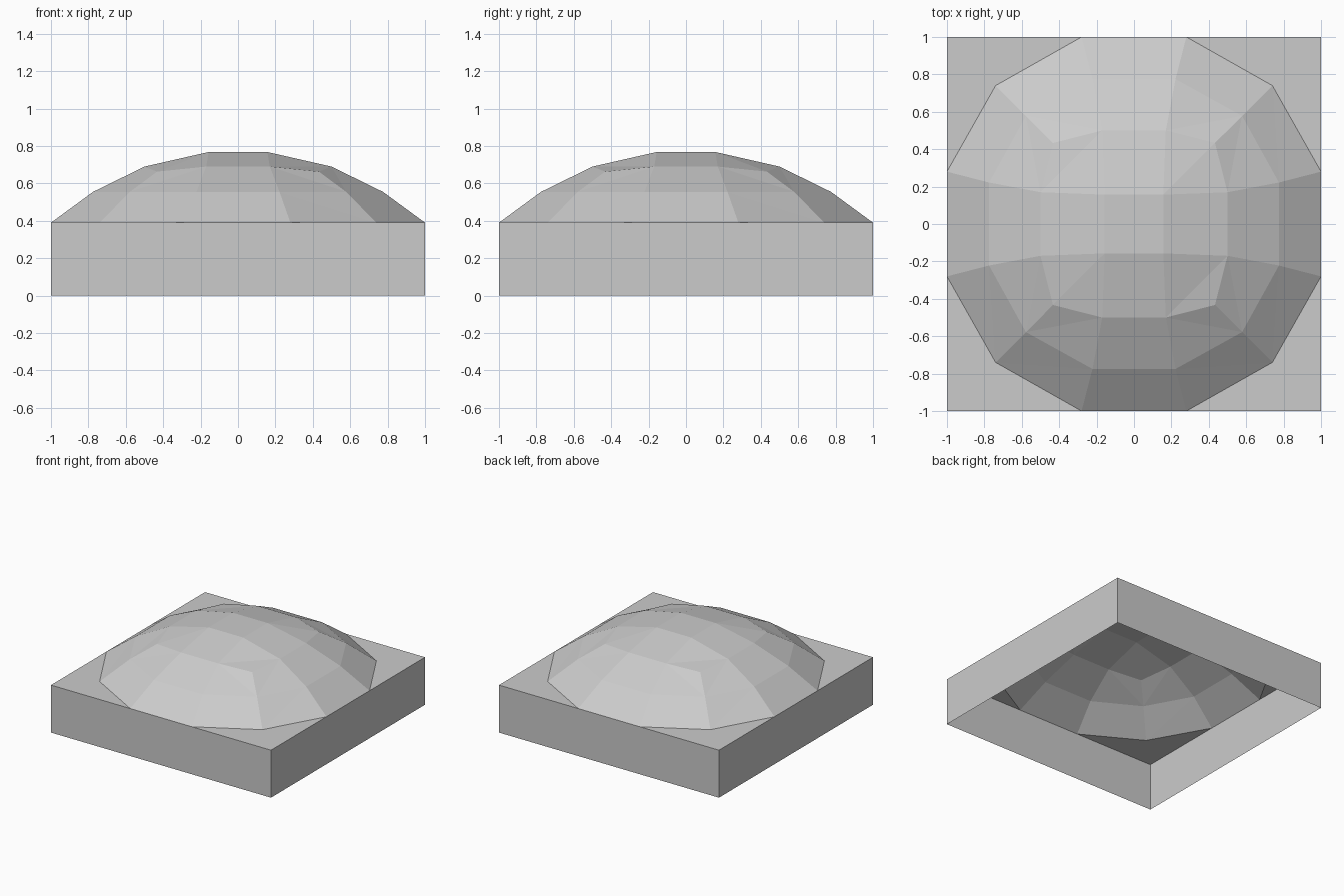
import bpy
import bmesh

# Remove the default cube only
cube = bpy.data.objects.get("Cube")
if cube:
    bpy.data.objects.remove(cube, do_unlink=True)

# One grey for everything
GREY = (0.6, 0.6, 0.6, 1.0)
grey = bpy.data.materials.new("plain_grey")
grey.use_nodes = True
grey.diffuse_color = GREY
grey.node_tree.nodes["Principled BSDF"].inputs["Base Color"].default_value = GREY

RIM_Z = 0.39


def turn(x, y, k):
    """Rotate a point by k quarter turns."""
    for _ in range(k):
        x, y = -y, x
    return x, y


def ring(bm, side, half, corner, z_side, z_corner):
    """Twelve-sided ring: two points per side and one per corner."""
    verts = []
    for k in range(4):
        for x, y, z in ((side, -half, z_side), (side, half, z_side),
                        (corner, corner, z_corner)):
            verts.append(bm.verts.new((*turn(x, y, k), z)))
    return verts


def four_corners(bm, r, z):
    return [bm.verts.new((*turn(r, r, k), z)) for k in range(4)]


def finish(bm, name):
    mesh = bpy.data.meshes.new(name)
    bm.to_mesh(mesh)
    bm.free()
    mesh.materials.append(grey)
    obj = bpy.data.objects.new(name, mesh)
    bpy.context.collection.objects.link(obj)


# Faceted dome: flat crown, then rings stepping down to the rim
bm = bmesh.new()
crown = four_corners(bm, 0.157, 0.768)
rings = [ring(bm, 0.5, 0.17, 0.433, 0.69, 0.663),
         ring(bm, 0.775, 0.222, 0.578, 0.555, 0.555),
         ring(bm, 1.0, 0.28, 0.74, RIM_Z, RIM_Z)]
bm.faces.new(crown)
first = rings[0]
for k in range(4):
    a, b, c, d = (first[(3 * k + i) % 12] for i in range(4))
    q = crown[k]
    bm.faces.new((a, b, q, crown[k - 1]))
    # corner cells are all split along the same diagonal direction
    if k % 2 == 0:
        bm.faces.new((b, c, q))
        bm.faces.new((c, d, q))
    else:
        bm.faces.new((b, c, d))
        bm.faces.new((b, d, q))
for inner, outer in zip(rings, rings[1:]):
    for j in range(12):
        n = (j + 1) % 12
        if j % 3 == 0:
            bm.faces.new((inner[j], outer[j], outer[n], inner[n]))
        elif j % 3 == 1:
            bm.faces.new((inner[j], outer[j], outer[n]))
            bm.faces.new((inner[j], outer[n], inner[n]))
        else:
            bm.faces.new((inner[j], outer[j], inner[n]))
            bm.faces.new((outer[j], outer[n], inner[n]))
finish(bm, "dome")

# Square base: four walls open below, with flat corner ledges round the dome
bm = bmesh.new()
low = four_corners(bm, 1.0, 0.0)
top = four_corners(bm, 1.0, RIM_Z)
rim = ring(bm, 1.0, 0.28, 0.74, RIM_Z, RIM_Z)
for k in range(4):
    a, b, c, d = (rim[(3 * k + i) % 12] for i in range(4))
    bm.faces.new((low[k - 1], low[k], top[k], b, a, top[k - 1]))
    bm.faces.new((b, top[k], c))
    bm.faces.new((top[k], d, c))
finish(bm, "base_walls")
